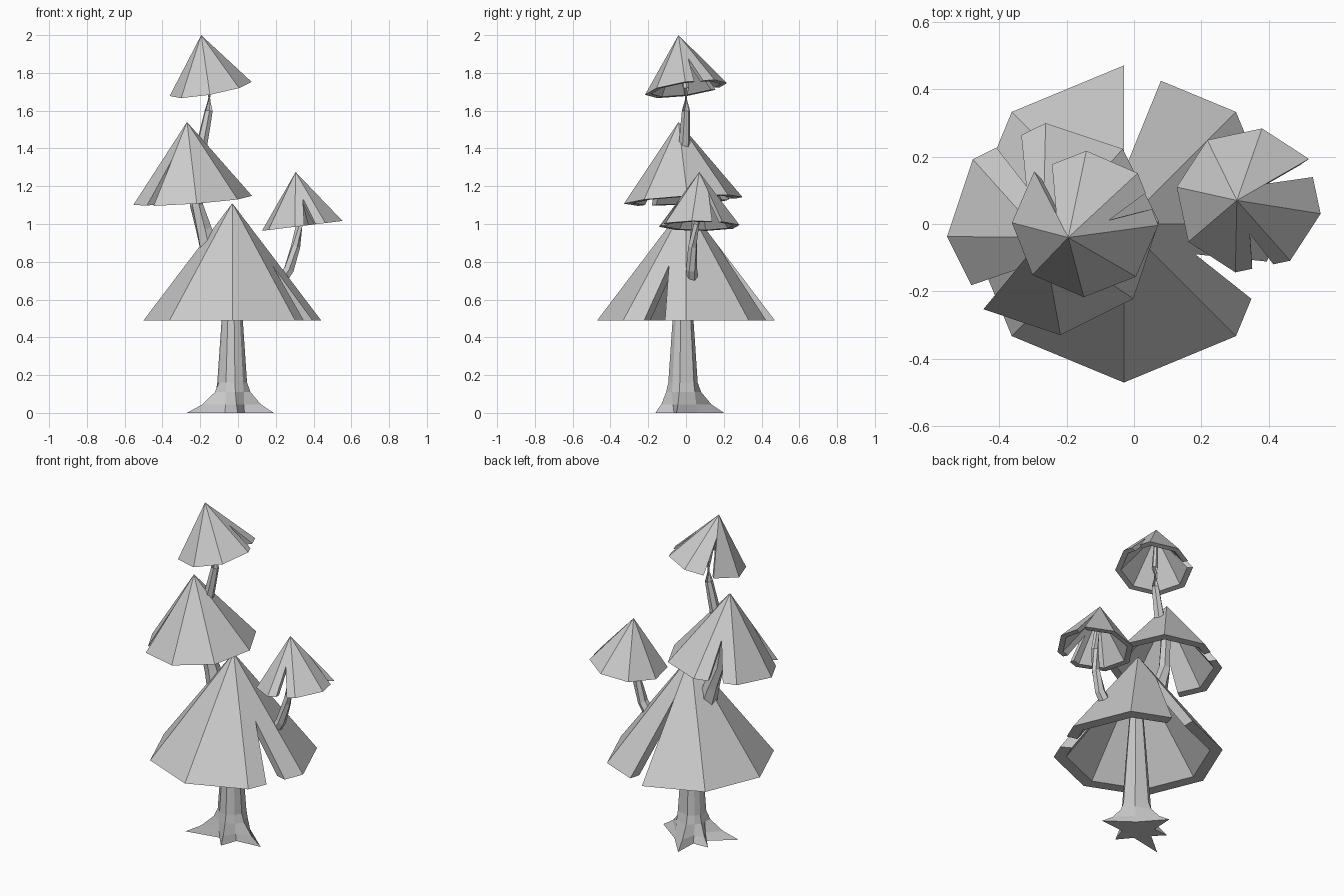
import bpy, bmesh, math
from mathutils import Vector

cube = bpy.data.objects.get("Cube")
if cube:
    bpy.data.objects.remove(cube)

grey = bpy.data.materials.new("light_grey")
grey.use_nodes = True
colour = (0.6, 0.6, 0.6, 1)
grey.diffuse_color = colour
grey.node_tree.nodes["Principled BSDF"].inputs["Base Color"].default_value = colour

SIDES = 8
STEP = 360 / SIDES


def finish(name, bm):
    bmesh.ops.remove_doubles(bm, verts=bm.verts, dist=0.0005)
    bmesh.ops.recalc_face_normals(bm, faces=bm.faces)
    mesh = bpy.data.meshes.new(name)
    bm.to_mesh(mesh)
    bm.free()
    mesh.materials.append(grey)
    obj = bpy.data.objects.new(name, mesh)
    bpy.context.collection.objects.link(obj)


def cap(name, centre, apex, radius, phase, notches, inner=0.85):
    """Hollow eight-sided cone; each notch is (start, end, tip angle, tip depth)."""
    centre = Vector(centre)
    top = Vector(apex) - centre
    bm = bmesh.new()

    def rim(angle):
        # point on the octagon, on a plane square to the leaning axis
        turn = (angle - phase) % STEP - STEP / 2
        r = radius * math.cos(math.radians(STEP / 2)) / math.cos(math.radians(turn))
        x, y = r * math.cos(math.radians(angle)), r * math.sin(math.radians(angle))
        return Vector((x, y, -(top.x * x + top.y * y) / top.z))

    def face(points):
        bm.faces.new([bm.verts.new(p + centre) for p in points])

    def walls(points):
        for a, b in zip(points, points[1:]):
            face([a, b, b * inner, a * inner])

    def panel(points):
        face([top] + points)
        face([p * inner for p in [top] + points])
        walls(points)

    for i in range(SIDES):
        a, b = phase + i * STEP, phase + (i + 1) * STEP
        cut = None
        for n in notches:
            if (n[0] + n[1]) / 2 > a and (n[0] + n[1]) / 2 < b:
                cut = n
        if cut is None:
            panel([rim(a), rim(b)])
            continue
        start, end, tip_angle, depth = cut
        tip = top.lerp(rim(tip_angle), depth)
        if start - a > 1:
            panel([rim(a), rim(start), tip])
        else:
            walls([rim(a), tip])
        if b - end > 1:
            panel([tip, rim(end), rim(b)])
        else:
            walls([tip, rim(b)])
    finish(name, bm)


def loft(name, rings):
    """Join rings of points into a closed tube."""
    bm = bmesh.new()
    loops = [[bm.verts.new(p) for p in ring] for ring in rings]
    for low, high in zip(loops, loops[1:]):
        for i in range(len(low)):
            j = (i + 1) % len(low)
            bm.faces.new([low[i], low[j], high[j], high[i]])
    bm.faces.new(loops[0])
    bm.faces.new(loops[-1])
    finish(name, bm)


def stem(name, path, r_low, r_high, sides=6):
    rings = []
    for k, p in enumerate(path):
        ahead = Vector(path[min(k + 1, len(path) - 1)])
        behind = Vector(path[max(k - 1, 0)])
        turn = (ahead - behind).to_track_quat('Z', 'Y')
        r = r_low + (r_high - r_low) * k / (len(path) - 1)
        rings.append([Vector(p) + turn @ Vector((r * math.cos(t), r * math.sin(t), 0))
                      for t in (math.tau * i / sides for i in range(sides))])
    loft(name, rings)


# Caps
cap("large_cap", (-0.03, 0, 0.49), (-0.03, 0, 1.11), 0.47, 0,
    [(75.5, 90, 90, 0.33), (329.6, 345.3, 337, 0.53)])
cap("middle_cap", (-0.24, -0.015, 1.125), (-0.27, -0.04, 1.54), 0.315, 4,
    [(214.5, 229, 229, 0.45), (108.7, 124.8, 115, 0.53)])
cap("side_cap", (0.34, 0.07, 0.99), (0.305, 0.07, 1.275), 0.217, -10.5,
    [(20, 34.5, 34.5, 0.4), (273, 291, 282, 0.5)])
cap("top_cap", (-0.145, 0, 1.715), (-0.195, -0.04, 2.0), 0.217, -1,
    [(119, 134, 134, 0.35), (12.5, 27, 18, 0.5)])

# Thin curved stems
stem("middle_stem", [(-0.15, 0.01, 0.86), (-0.18, 0.01, 0.97),
                     (-0.22, 0, 1.1), (-0.25, -0.02, 1.42)], 0.055, 0.025)
stem("side_stem", [(0.2, 0.03, 0.66), (0.27, 0.03, 0.76), (0.305, 0.035, 0.88),
                   (0.325, 0.05, 1.0), (0.32, 0.07, 1.18)], 0.034, 0.016)
stem("top_stem", [(-0.2, -0.01, 1.38), (-0.175, -0.005, 1.5), (-0.155, 0, 1.6),
                  (-0.15, 0, 1.72), (-0.18, -0.025, 1.9)], 0.032, 0.012)

# Trunk flaring into pointed roots with valleys between them
roots = [(-80, 0.165), (-45, 0.09), (-13, 0.225), (45, 0.09), (106, 0.21),
         (135, 0.09), (160, 0.17), (183, 0.1), (207, 0.27), (245, 0.09)]
levels = [(0, 0.085, 1), (0.045, 0.085, 0.5), (0.11, 0.085, 0.1),
          (0.16, 0.08, 0), (0.49, 0.057, 0), (0.98, 0.02, 0)]
rings = []
for z, r, flare in levels:
    shift = -0.015 * (1 - flare)
    rings.append([])
    for angle, reach in roots:
        d = r + (reach - r) * flare
        t = math.radians(angle)
        rings[-1].append((-0.03 + d * math.cos(t), shift + d * math.sin(t), z))
loft("trunk", rings)
